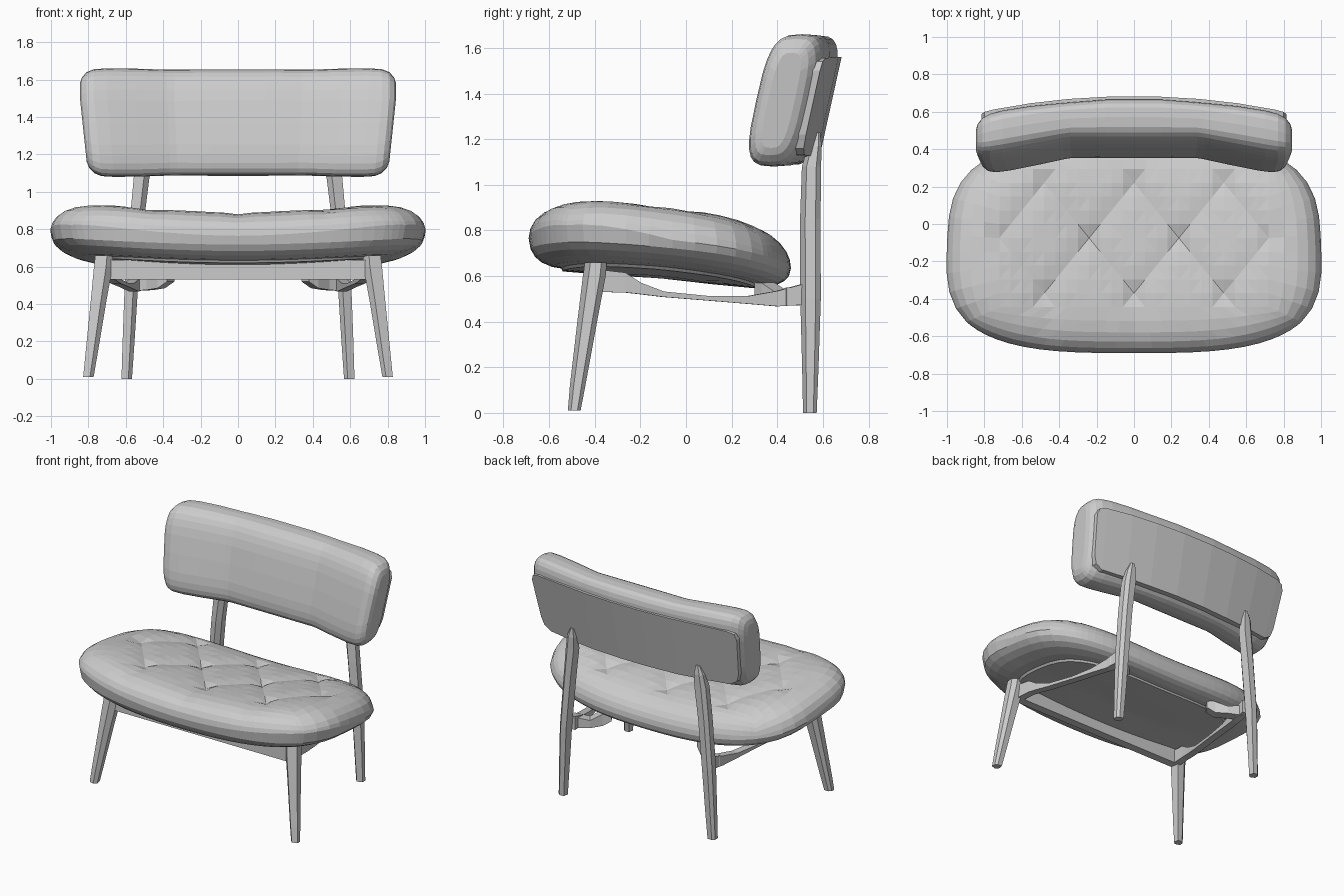
import bpy, bmesh, math

if "Cube" in bpy.data.objects:
    bpy.data.objects.remove(bpy.data.objects["Cube"])


def finish(name, bm, mirror=False):
    bmesh.ops.recalc_face_normals(bm, faces=bm.faces)
    me = bpy.data.meshes.new(name)
    bm.to_mesh(me)
    bm.free()
    ob = bpy.data.objects.new(name, me)
    bpy.context.collection.objects.link(ob)
    if mirror:
        ob.modifiers.new("mirror", 'MIRROR')
    return ob


def skin(bm, a, b):
    n = len(a)
    for i in range(n):
        j = (i + 1) % n
        bm.faces.new((a[i], a[j], b[j], b[i]))


def loft(name, rings, mirror=False):
    """Skin a list of equal-length point rings and cap both ends."""
    bm = bmesh.new()
    vs = [[bm.verts.new(p) for p in r] for r in rings]
    for a, b in zip(vs, vs[1:]):
        skin(bm, a, b)
    bm.faces.new(vs[0])
    bm.faces.new(vs[-1])
    return finish(name, bm, mirror)


def spow(v, e):
    return math.copysign(abs(v) ** e, v)


def superellipse(n, e):
    return [(spow(math.cos(2 * math.pi * i / n), 2 / e),
             spow(math.sin(2 * math.pi * i / n), 2 / e)) for i in range(n)]


# Seat cushion: tufted grid on top, rolled edge out to a tapered outline
CY, HD, E = -0.115, 0.575, 3.2
BX, BY, BC = 0.48, 0.295, -0.075          # button spacing and centre row


def seat_norm(x, y):
    v = (y - CY) / HD
    return (abs(x / (1 - 0.03 * v)) ** E + abs(v) ** E) ** (1 / E)


def tuft(x, y):
    a, b = x / BX, (y - BC) / BY
    p, q = [math.exp(-((((a + k * b / 2) % 1) - 0.5) / 0.13) ** 2) for k in (1, -1)]
    fade = 1 / (1 + (abs(b) / 1.25) ** 10) / (1 + (abs(x) / 0.8) ** 12)
    seam = math.exp(-((((a + 0.5) % 1) - 0.5) / 0.12) ** 2) if b < -1 else 0
    return fade * (0.014 * max(p, q) + 0.024 * p * q) + 0.014 * seam * (1 - fade)


def seat_z(x, y, side):
    s = min(1, seat_norm(x, y))
    v = (y - CY) / HD
    mid = 0.70 - 0.065 * v + 0.065 * x * x
    if side > 0:
        return (mid + (0.155 + 0.055 * x * x) * math.sqrt(1 - s ** 6)
                - tuft(x, y) * (1 - s ** 8))
    return mid - (0.10 + 0.03 * max(0, -v)) * math.sqrt(1 - s ** 9)


NX, NY = 12, 5
core = {(i, j): (i * BX / 8, BC + j * BY / 4)
        for i in range(-NX, NX + 1) for j in range(-NY, NY + 1)}
loop = ([(i, -NY) for i in range(-NX, NX)] + [(NX, j) for j in range(-NY, NY)]
        + [(i, NY) for i in range(NX, -NX, -1)] + [(-NX, j) for j in range(NY, -NY, -1)])


def outline(s):
    """Core boundary pushed radially to superellipse size s."""
    pts = []
    for k in loop:
        x, y = core[k]
        f = s / seat_norm(x, y)
        pts.append((x * f, CY + (y - CY) * f))
    return pts


bm = bmesh.new()
grid = {k: bm.verts.new((x, y, seat_z(x, y, 1))) for k, (x, y) in core.items()}
for i in range(-NX, NX):
    for j in range(-NY, NY):
        a, b, c, d = grid[i, j], grid[i + 1, j], grid[i + 1, j + 1], grid[i, j + 1]
        if a.co.z + c.co.z < b.co.z + d.co.z:      # split along the crease
            tris = (a, b, c), (a, c, d)
        else:
            tris = (a, b, d), (b, c, d)
        for t in tris:
            bm.faces.new(t)
prev = [grid[k] for k in loop]
for t in (0.3, 0.55, 0.75, 0.89, 0.97, 1):
    ring = []
    for k, (ox, oy) in zip(loop, outline(1)):
        x, y = core[k]
        x, y = x + (ox - x) * t, y + (oy - y) * t
        ring.append(bm.verts.new((x, y, seat_z(x, y, 1))))
    skin(bm, prev, ring)
    prev = ring
for s in (0.985, 0.95, 0.9, 0.82, 0.65, 0.35, 0.03):
    ring = [bm.verts.new((x, y, seat_z(x, y, -1))) for x, y in outline(s)]
    skin(bm, prev, ring)
    prev = ring
bm.faces.new(prev)
finish("seat_cushion", bm)

# Thin panel under the cushion
loft("seat_base_panel", [[(x, y, seat_z(x, y, -1) - d) for x, y in outline(s)] for s, d in
                         ((0.05, 0.01), (0.4, 0.01), (0.74, 0.01), (0.76, -0.01))])


# Backrest pieces: tilted sections swept along x, front wings and a bowed rear
def back_point(x, dy, z):
    wing = max(0, abs(x) - 0.35) * 0.17 + 0.015 * x * x
    bow = 0.125 * x * x
    t = min(1, max(0, 0.5 + dy / 0.24))
    taper = 0.95 + 0.05 * min(1, max(0, (z - 1.1) / 0.4))
    return (x * taper, 0.51 + 0.22 * (z - 1.37) - wing * (1 - t) - bow * t + dy, z)


def mirrored(stations):
    return [(-x, *r) for x, *r in stations] + [(x, *r) for x, *r in reversed(stations)]


# (x, height scale, thickness scale)
cushion = mirrored([(0.845, 0.72, 0.45), (0.835, 0.83, 0.68), (0.81, 0.93, 0.86),
                    (0.77, 0.985, 0.96), (0.70, 1.0, 1.0), (0.55, 0.995, 1.0),
                    (0.38, 0.975, 0.97), (0.34, 0.975, 0.97), (0.15, 0.98, 1.0)])
SECTION = superellipse(28, 3.4)
loft("backrest_cushion", [[back_point(x, 0.127 * t * c, 1.37 + 0.29 * h * s)
                           for c, s in SECTION] for x, h, t in cushion])

# Shell plate on the rear of the backrest: (x, bottom z, top z)
plate = mirrored([(0.815, 1.22, 1.50), (0.80, 1.16, 1.54), (0.75, 1.13, 1.555),
                  (0.55, 1.125, 1.56), (0.35, 1.12, 1.56), (0.12, 1.12, 1.56)])
loft("backrest_shell", [[back_point(x, d, z) for d, z in
                         ((0.09, lo), (0.132, lo), (0.132, hi), (0.09, hi))]
                        for x, lo, hi in plate])


# Legs: faceted six-sided posts through (x, y, z, half x, half y)
def post(name, stations):
    shape = ((1, -0.5), (1, 0.5), (0.4, 1), (-0.8, 1), (-1, -0.3), (-0.3, -1))
    loft(name, [[(x + a * hx, y + b * hy, z) for a, b in shape]
                for x, y, z, hx, hy in stations], True)


post("front_leg", [(0.80, -0.49, 0.01, 0.028, 0.028), (0.785, -0.475, 0.12, 0.032, 0.034),
                   (0.745, -0.43, 0.42, 0.042, 0.044), (0.72, -0.402, 0.60, 0.05, 0.05),
                   (0.715, -0.395, 0.66, 0.048, 0.048)])
post("back_leg", [(0.595, 0.543, 0, 0.028, 0.03), (0.585, 0.545, 0.2, 0.032, 0.036),
                  (0.57, 0.546, 0.5, 0.036, 0.045), (0.54, 0.545, 0.85, 0.038, 0.045),
                  (0.515, 0.55, 1.08, 0.042, 0.042), (0.507, 0.565, 1.17, 0.034, 0.03),
                  (0.50, 0.572, 1.23, 0.014, 0.016)])


# Rails: rectangular bars through (x, y, low z, high z)
def rail(name, stations, ax, ay):
    loft(name, [[(x - ax, y - ay, lo), (x + ax, y + ay, lo),
                 (x + ax, y + ay, hi), (x - ax, y - ay, hi)]
                for x, y, lo, hi in stations], True)


rail("side_rail", [(0.69, -0.40, 0.53, 0.63), (0.68, -0.27, 0.528, 0.615),
                   (0.67, -0.20, 0.52, 0.57), (0.65, -0.10, 0.508, 0.532),
                   (0.61, 0.10, 0.492, 0.512), (0.58, 0.27, 0.478, 0.512),
                   (0.555, 0.40, 0.467, 0.535), (0.54, 0.53, 0.475, 0.57)], 0.026, 0.004)

# Rear brackets reaching inward under the seat
rail("rear_bracket", [(0.56, 0.47, 0.47, 0.55), (0.47, 0.42, 0.475, 0.53),
                      (0.41, 0.36, 0.485, 0.57), (0.36, 0.33, 0.52, 0.58)], 0.02, -0.03)

# Front cross rail between the front legs
loft("front_rail", [[(x, -0.425, 0.53), (x, -0.365, 0.53), (x, -0.365, 0.635),
                     (x, -0.425, 0.635)] for x in (-0.69, 0.69)])
